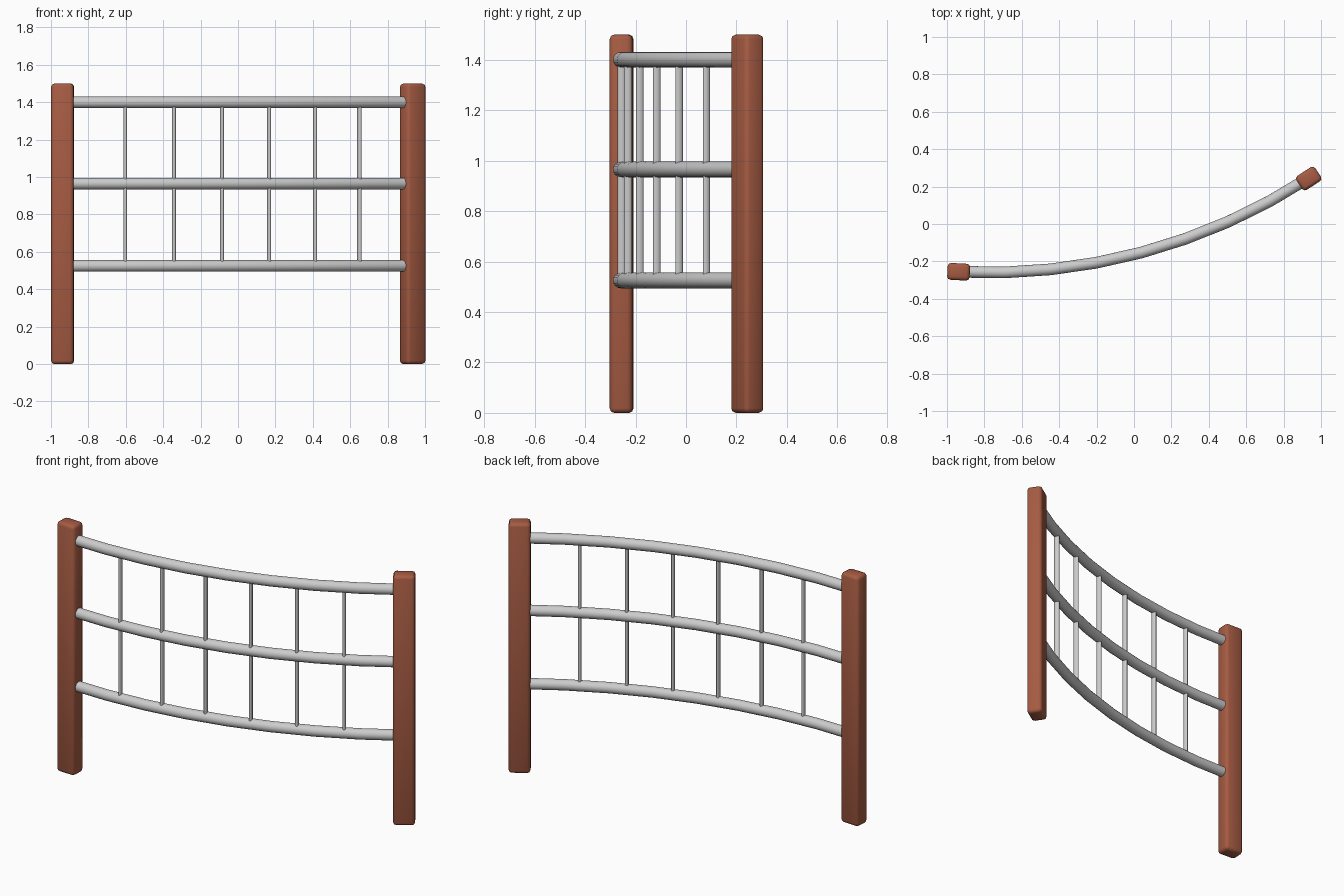
import bpy, bmesh, math
from mathutils import Matrix, Vector

if "Cube" in bpy.data.objects:
    bpy.data.objects.remove(bpy.data.objects["Cube"])

def material(name, rgb):
    m = bpy.data.materials.new(name)
    m.diffuse_color = (*rgb, 1)
    m.use_nodes = True
    m.node_tree.nodes["Principled BSDF"].inputs["Base Color"].default_value = m.diffuse_color
    return m

BROWN = material("reddish_brown_wood", (0.38, 0.105, 0.055))
GREY = material("light_grey_metal", (0.60, 0.60, 0.60))

# Arc followed by the rails, between both post centres
A0, A1 = math.radians(-3), math.radians(33)
R = 3.135
CX = -0.9375 - R * math.sin(A0)
CY = -0.2555 + R * math.cos(A0)

def arc(a, z=0.0):
    return Vector((CX + R * math.sin(a), CY - R * math.cos(a), z))

def finish(name, bm, mat):
    bmesh.ops.recalc_face_normals(bm, faces=bm.faces)
    me = bpy.data.meshes.new(name)
    bm.to_mesh(me)
    bm.free()
    me.materials.append(mat)
    ob = bpy.data.objects.new(name, me)
    bpy.context.collection.objects.link(ob)
    bpy.context.view_layer.objects.active = ob
    bpy.ops.object.select_all(action='DESELECT')
    ob.select_set(True)
    bpy.ops.object.shade_smooth_by_angle(angle=math.radians(50))
    return ob

def post(name, x, y, angle):
    bm = bmesh.new()
    bmesh.ops.create_cube(bm, size=1)
    bmesh.ops.scale(bm, vec=(0.12, 0.09, 1.5), verts=bm.verts)
    bmesh.ops.bevel(bm, geom=bm.edges[:], offset=0.018, segments=2,
                    profile=0.5, affect='EDGES')
    bmesh.ops.transform(bm, verts=bm.verts,
                        matrix=Matrix.Translation((x, y, 0.75)) @ Matrix.Rotation(angle, 4, 'Z'))
    return finish(name, bm, BROWN)

def rail(name, z, radius=0.031, sides=16, segs=8):
    bm = bmesh.new()
    rings = []
    for i in range(segs + 1):
        a = A0 + (A1 - A0) * i / segs
        out = Vector((math.sin(a), -math.cos(a), 0)) * radius
        up = Vector((0, 0, radius))
        rings.append([bm.verts.new(arc(a, z) + out * math.cos(t) + up * math.sin(t))
                      for t in (2 * math.pi * k / sides for k in range(sides))])
    for r, s in zip(rings, rings[1:]):
        for k in range(sides):
            n = (k + 1) % sides
            bm.faces.new((r[k], r[n], s[n], s[k]))
    bm.faces.new(rings[0])
    bm.faces.new(rings[-1])
    return finish(name, bm, GREY)

def baluster(name, a, z0, z1):
    # slim bar with an oval section, deeper across the fence than along it
    bm = bmesh.new()
    bmesh.ops.create_cone(bm, cap_ends=True, segments=12, radius1=1, radius2=1, depth=1)
    p = arc(a, (z0 + z1) / 2)
    bmesh.ops.transform(bm, verts=bm.verts, matrix=Matrix.Translation(p)
                        @ Matrix.Rotation(a, 4, 'Z')
                        @ Matrix.Diagonal((0.010, 0.016, z1 - z0, 1)))
    return finish(name, bm, GREY)

# Posts
post("left_post", -0.9375, -0.2555, A0)
post("right_post", 0.934, 0.243, A1)

# Curved rails
heights = {"bottom_rail": 0.525, "middle_rail": 0.965, "top_rail": 1.40}
for n, z in heights.items():
    rail(n, z)

# Vertical bars, evenly spaced along the arc
for i in range(6):
    baluster(f"upright_bar_{i + 1}", math.radians(3.13 + 4.77 * i), 0.525, 1.40)
